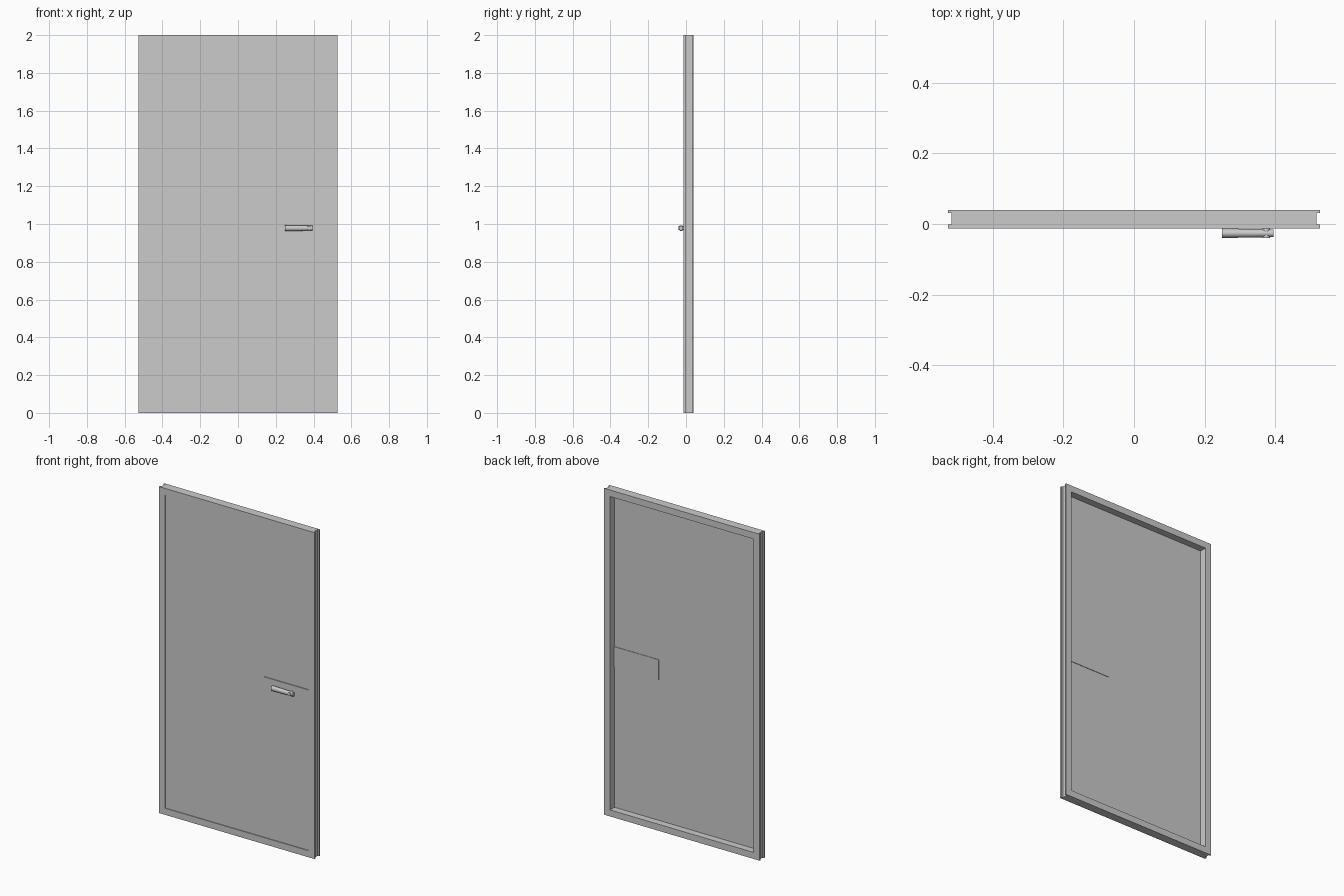
import bpy, bmesh, math
from mathutils import Vector

if "Cube" in bpy.data.objects:
    bpy.data.objects.remove(bpy.data.objects["Cube"])

W, H = 0.527, 2.0            # half width, height
FRONT, BACK = -0.013, 0.04   # frame faces
B = 0.04                     # border width


def prism(name, points, direction):
    """Extrude a closed outline of 3D points along a direction."""
    bm = bmesh.new()
    face = bm.faces.new([bm.verts.new(p) for p in points])
    ext = bmesh.ops.extrude_face_region(bm, geom=[face])
    verts = [v for v in ext["geom"] if isinstance(v, bmesh.types.BMVert)]
    bmesh.ops.translate(bm, verts=verts, vec=Vector(direction))
    bmesh.ops.recalc_face_normals(bm, faces=bm.faces)
    mesh = bpy.data.meshes.new(name)
    bm.to_mesh(mesh)
    bm.free()
    obj = bpy.data.objects.new(name, mesh)
    bpy.context.collection.objects.link(obj)
    return obj


def cut(target, outline, y0, y1):
    """Cut a pocket with an xz outline between two depths."""
    cutter = prism("cutter", [(x, y0, z) for x, z in outline], (0, y1 - y0, 0))
    cutter.hide_render = True
    mod = target.modifiers.new("pocket", "BOOLEAN")
    mod.operation, mod.solver, mod.object = "DIFFERENCE", "EXACT", cutter
    bpy.context.view_layer.objects.active = target
    bpy.ops.object.modifier_apply(modifier=mod.name)
    bpy.data.objects.remove(cutter)


def rod(name, radius1, radius2, length, location, rotation, scale=(1, 1, 1)):
    bpy.ops.mesh.primitive_cone_add(vertices=24, radius1=radius1, radius2=radius2,
                                    depth=length, location=location, rotation=rotation)
    obj = bpy.context.object
    obj.name = name
    obj.scale = scale
    bpy.ops.object.shade_smooth_by_angle()
    return obj


# Door slab: flanged profile with a groove down each side
right = [(W, FRONT), (W, -0.001), (W - 0.01, -0.001),
         (W - 0.01, 0.031), (W, 0.031), (W, BACK)]
left = [(-x, y) for x, y in reversed(right)]
door = prism("door_slab", [(x, y, 0) for x, y in right + left], (0, 0, H))

# Panel outlines: full opening, and opening around the lock plate
ix = W - B
opening = [(-ix, B), (ix, B), (ix, H - B), (-ix, H - B)]
notched = [(-ix, B), (ix, B), (ix, 0.90), (0.185, 0.90),
           (0.185, 1.025), (ix, 1.025), (ix, H - B), (-ix, H - B)]
cut(door, notched, FRONT - 0.05, FRONT + 0.005)   # shallow front recess
cut(door, opening, 0.0, BACK + 0.05)              # deep back recess
cut(door, notched, -0.003, BACK + 0.06)           # back of lock plate stands proud

# Lever handle: tapered grip and its stem into the lock plate
rod("handle_grip", 0.0155, 0.0128, 0.145, (0.3225, -0.0262, 0.978),
    (0, math.pi / 2, 0), (1, 0.87, 1))
rod("handle_stem", 0.011, 0.011, 0.03, (0.375, -0.025, 0.979), (math.pi / 2, 0, 0))
